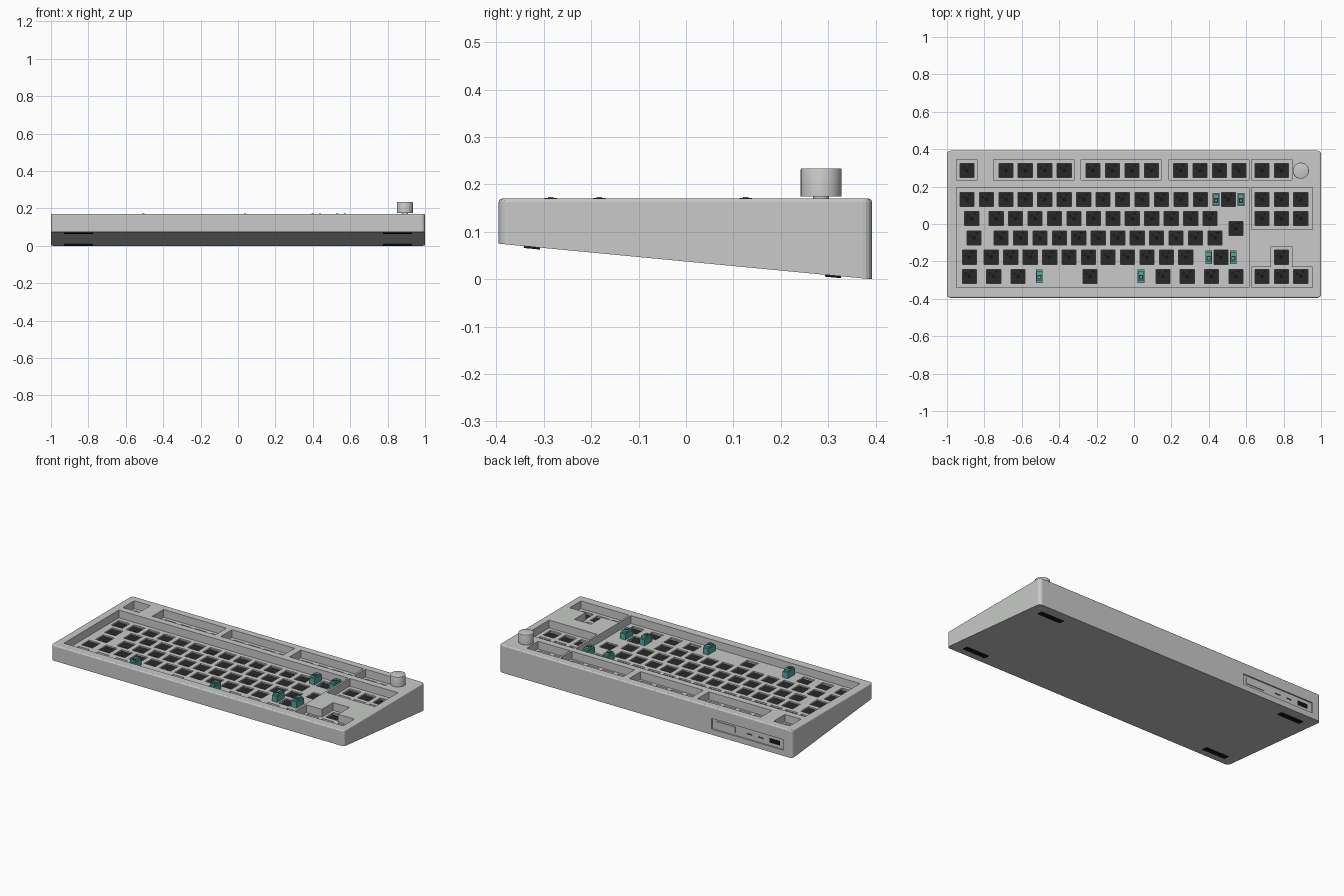
import bpy, bmesh, math
from mathutils import Matrix, Vector

if "Cube" in bpy.data.objects:
    bpy.data.objects.remove(bpy.data.objects["Cube"])


def material(name, rgb):
    m = bpy.data.materials.new(name)
    m.diffuse_color = (*rgb, 1)
    m.use_nodes = True
    m.node_tree.nodes["Principled BSDF"].inputs["Base Color"].default_value = m.diffuse_color
    return m


GREY = material("light grey", (0.58, 0.59, 0.58))
DARK = material("dark grey", (0.022, 0.022, 0.022))
BLACK = material("black", (0.008, 0.008, 0.008))
TEAL = material("teal", (0.09, 0.39, 0.35))


def finish(name, bm, mat=None):
    bmesh.ops.recalc_face_normals(bm, faces=bm.faces)
    me = bpy.data.meshes.new(name)
    bm.to_mesh(me)
    bm.free()
    ob = bpy.data.objects.new(name, me)
    bpy.context.collection.objects.link(ob)
    if mat:
        me.materials.append(mat)
    return ob


def add_box(bm, x0, x1, y0, y1, z0, z1):
    size = Matrix.Diagonal((x1 - x0, y1 - y0, z1 - z0, 1))
    mid = Matrix.Translation(((x0 + x1) / 2, (y0 + y1) / 2, (z0 + z1) / 2))
    return bmesh.ops.create_cube(bm, size=1, matrix=mid @ size)["verts"]


def boxes(name, dims, mat=None):
    bm = bmesh.new()
    for d in dims:
        add_box(bm, *d)
    return finish(name, bm, mat)


def add_prism(bm, pts, vec):
    f = bm.faces.new([bm.verts.new(p) for p in pts])
    ext = bmesh.ops.extrude_face_region(bm, geom=[f])["geom"]
    bmesh.ops.translate(bm, vec=vec, verts=[v for v in ext if isinstance(v, bmesh.types.BMVert)])


def add_disc(bm, x, y, z0, z1, r, n):
    bmesh.ops.create_cone(bm, cap_ends=True, segments=n, radius1=r, radius2=r, depth=z1 - z0,
                          matrix=Matrix.Translation((x, y, (z0 + z1) / 2)))


def cut(ob, cutter):
    mod = ob.modifiers.new("cut", "BOOLEAN")
    mod.operation, mod.solver, mod.object = "DIFFERENCE", "EXACT", cutter
    bpy.context.view_layer.objects.active = ob
    bpy.ops.object.modifier_apply(modifier=mod.name)
    bpy.data.objects.remove(cutter)


FRONT, BACK, TOP, LIP = -0.395, 0.392, 0.17, 0.075
PLATE, BOARD = 0.122, 0.094
U = 0.104


def under(y):
    return LIP * (BACK - y) / (BACK - FRONT)


# Wedge shaped case with rounded corners and softened top rim
bm = bmesh.new()
side = [(FRONT, LIP), (BACK, 0), (BACK, TOP), (FRONT, TOP)]
add_prism(bm, [(-1, y, z) for y, z in side], (2, 0, 0))
upright = [e for e in bm.edges if abs((e.verts[0].co - e.verts[1].co).normalized().z) > 0.9]
bmesh.ops.bevel(bm, geom=upright, offset=0.02, segments=4, profile=0.5, affect="EDGES")
rim = [e for e in bm.edges if all(v.co.z > TOP - 0.001 for v in e.verts)]
bmesh.ops.bevel(bm, geom=rim, offset=0.007, segments=3, profile=0.5, affect="EDGES")
case = finish("case", bm, GREY)

# Key wells cut through the top, plus the recessed rear panel
wells = [(-0.95, -0.84, 0.235, 0.345), (-0.75, -0.32, 0.235, 0.345),
         (-0.283, 0.145, 0.235, 0.345), (0.187, 0.615, 0.235, 0.345),
         (0.627, 0.845, 0.235, 0.345), (-0.95, 0.615, -0.34, 0.195),
         (0.627, 0.955, -0.03, 0.195)]
bm = bmesh.new()
for w in wells:
    add_box(bm, *w, BOARD - 0.006, 0.3)
arrow = [(0.627, -0.34), (0.955, -0.34), (0.955, -0.23), (0.845, -0.23),
         (0.845, -0.12), (0.733, -0.12), (0.733, -0.23), (0.627, -0.23)]
add_prism(bm, [(x, y, BOARD - 0.006) for x, y in arrow], (0, 0, 0.2))
add_box(bm, -0.94, -0.45, BACK - 0.008, BACK + 0.05, 0.035, 0.1)
cut(case, finish("well_cutter", bm))

# Switch positions: start x, count, row y
runs = [(-0.893, 1, 0.286), (-0.685, 4, 0.286), (-0.219, 4, 0.286), (0.249, 4, 0.286), (0.684, 2, 0.286),
        (-0.893, 13, 0.131), (0.505, 1, 0.131), (0.684, 3, 0.131),
        (-0.867, 1, 0.029), (-0.737, 12, 0.029), (0.684, 3, 0.029),
        (-0.855, 1, -0.075), (-0.711, 12, -0.075), (0.545, 1, -0.024),
        (-0.88, 1, -0.178), (-0.763, 11, -0.178), (0.465, 1, -0.178), (0.788, 1, -0.178),
        (-0.88, 1, -0.28), (-0.75, 1, -0.28), (-0.62, 1, -0.28), (-0.235, 1, -0.28),
        (0.155, 1, -0.28), (0.285, 1, -0.28), (0.414, 1, -0.28), (0.545, 1, -0.28), (0.684, 3, -0.28)]
keys = [(x + i * U, y) for x, n, y in runs for i in range(n)]

# Switch plate with a square opening for each key
H = 0.038
plate = boxes("switch_plate", [(-0.96, 0.965, -0.35, 0.355, PLATE - 0.009, PLATE)], GREY)
cut(plate, boxes("hole_cutter", [(x - H, x + H, y - H, y + H, 0.1, 0.2) for x, y in keys]))

# Circuit board under the plate, with switch sockets
boxes("circuit_board", [(-0.96, 0.965, -0.35, 0.355, BOARD - 0.008, BOARD)], DARK)
bm = bmesh.new()
for x, y in keys:
    add_disc(bm, x, y, BOARD - 0.001, BOARD + 0.001, 0.011, 12)
    add_disc(bm, x - 0.02, y + 0.014, BOARD - 0.001, BOARD + 0.001, 0.007, 8)
    add_disc(bm, x + 0.014, y + 0.027, BOARD - 0.001, BOARD + 0.001, 0.007, 8)
finish("switch_sockets", bm, BLACK)

# Stabilizers beside the wide keys
stabs = [(0.505 - 0.067, 0.131), (0.505 + 0.067, 0.131), (0.465 - 0.066, -0.178),
         (0.465 + 0.066, -0.178), (-0.506, -0.28), (0.038, -0.28)]
bodies, slots, stems = [], [], []
for x, y in stabs:
    bodies.append((x - 0.018, x + 0.018, y - 0.036, y + 0.036, BOARD, 0.158))
    bodies.append((x - 0.016, x + 0.016, y - 0.026, y + 0.026, 0.157, 0.17))
    slots.append((x - 0.011, x + 0.011, y - 0.018, y + 0.008, 0.168, 0.171))
    stems.append((x - 0.006, x + 0.006, y - 0.011, y + 0.001, 0.169, 0.173))
boxes("stabilizers", bodies, TEAL)
boxes("stabilizer_slots", slots, DARK)
boxes("stabilizer_stems", stems, TEAL)

# Volume knob on a short shaft
bm = bmesh.new()
add_disc(bm, 0.892, 0.285, 0.174, 0.234, 0.043, 48)
top_edges = [e for e in bm.edges if all(v.co.z > 0.233 for v in e.verts)]
bmesh.ops.bevel(bm, geom=top_edges, offset=0.003, segments=2, profile=0.5, affect="EDGES")
add_disc(bm, 0.892, 0.285, 0.16, 0.176, 0.017, 24)
knob = finish("knob", bm, GREY)
bpy.ops.object.select_all(action="DESELECT")
knob.select_set(True)
bpy.context.view_layer.objects.active = knob
bpy.ops.object.shade_smooth_by_angle(angle=math.radians(35))

# Rear panel fittings: cover tab, toggle slots and cable port
floor = BACK - 0.008
boxes("rear_cover_tab", [(-0.605, -0.475, floor - 0.002, floor + 0.004, 0.05, 0.087)], GREY)
boxes("rear_slots", [(x - 0.018, x + 0.018, floor - 0.002, floor + 0.001, 0.063, 0.07)
                     for x in (-0.70, -0.78)], DARK)
boxes("cable_port", [(-0.91, -0.84, floor - 0.002, floor + 0.002, 0.054, 0.08)], BLACK)

# Four rubber feet lying along the sloped underside
bm = bmesh.new()
tilt = Matrix.Rotation(-math.atan(LIP / (BACK - FRONT)), 4, "X")
for sx in (-1, 1):
    for y in (-0.325, 0.31):
        vs = add_box(bm, -0.077, 0.077, -0.017, 0.017, -0.004, 0.004)
        bmesh.ops.transform(bm, matrix=Matrix.Translation(Vector((sx * 0.853, y, under(y)))) @ tilt, verts=vs)
finish("feet", bm, BLACK)
